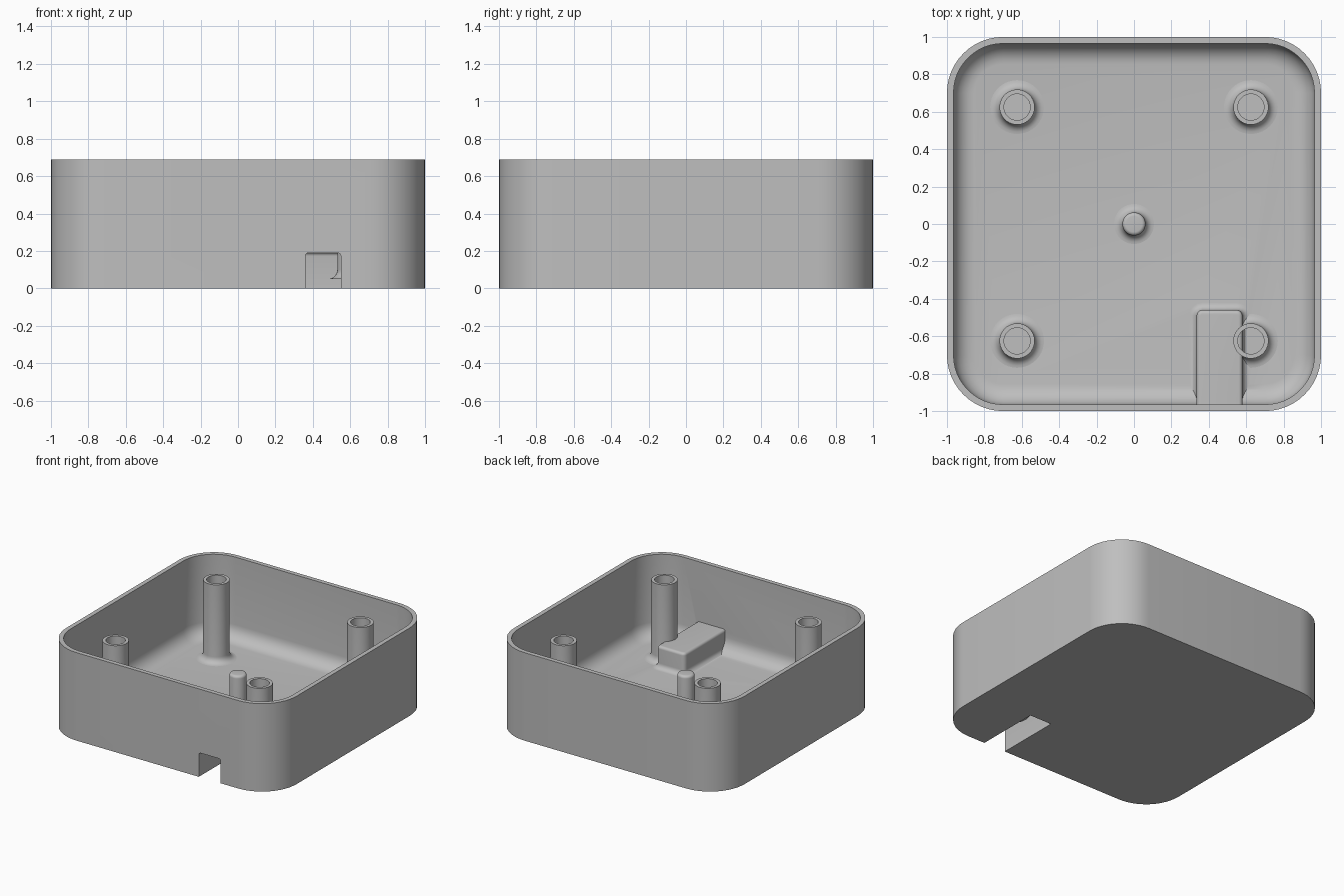
import bpy, bmesh
from math import sin, cos, pi, radians
from mathutils import Vector

if "Cube" in bpy.data.objects:
    bpy.data.objects.remove(bpy.data.objects["Cube"])

HEIGHT, FLOOR, WALL = 0.69, 0.05, 0.035

grey = bpy.data.materials.new("plain grey")
grey.use_nodes = True
colour = (0.52, 0.52, 0.52, 1)
grey.diffuse_color = colour
grey.node_tree.nodes["Principled BSDF"].inputs["Base Color"].default_value = colour


def make_object(name, bm):
    bmesh.ops.recalc_face_normals(bm, faces=bm.faces)
    mesh = bpy.data.meshes.new(name)
    bm.to_mesh(mesh)
    bm.free()
    mesh.materials.append(grey)
    obj = bpy.data.objects.new(name, mesh)
    bpy.context.collection.objects.link(obj)
    return obj


def select_only(obj):
    bpy.ops.object.select_all(action='DESELECT')
    obj.select_set(True)
    bpy.context.view_layer.objects.active = obj


def smooth(obj):
    select_only(obj)
    bpy.ops.object.shade_smooth_by_angle(angle=radians(30))


def boolean(target, tool, operation):
    mod = target.modifiers.new(operation.lower(), 'BOOLEAN')
    mod.operation, mod.object, mod.solver = operation, tool, 'EXACT'
    select_only(target)
    bpy.ops.object.modifier_apply(modifier=mod.name)
    bpy.data.objects.remove(tool)


def rounded_loft(centre, half, radius, rings, steps):
    """Stack rounded rectangles, each given as (inset, z)."""
    bm = bmesh.new()
    loops = []
    for inset, z in rings:
        loop = []
        for corner, (sx, sy) in enumerate([(1, 1), (-1, 1), (-1, -1), (1, -1)]):
            for i in range(steps + 1):
                a = (corner + i / steps) * pi / 2
                r = radius - inset
                loop.append(bm.verts.new((centre[0] + sx * (half[0] - radius) + r * cos(a),
                                          centre[1] + sy * (half[1] - radius) + r * sin(a), z)))
        loops.append(loop)
    for low, high in zip(loops, loops[1:]):
        for i in range(len(low)):
            j = (i + 1) % len(low)
            bm.faces.new((low[i], low[j], high[j], high[i]))
    bm.faces.new(loops[0])
    bm.faces.new(loops[-1])
    return bm


def flare(radius, steps=6):
    """Concave fillet rising from the floor: (outward, height)."""
    return [(radius * (1 - sin(i / steps * pi / 2)),
             FLOOR + radius * (1 - cos(i / steps * pi / 2))) for i in range(steps + 1)]


def round_over(radius, top, steps=5):
    """Convex rounding up to a flat top: (inward, height)."""
    return [(radius * (1 - cos(i / steps * pi / 2)),
             top - radius * (1 - sin(i / steps * pi / 2))) for i in range(steps + 1)]


def lathe(name, profile, position, segments=40):
    bm = bmesh.new()
    verts = [bm.verts.new((r, 0, z)) for r, z in profile]
    edges = [bm.edges.new(pair) for pair in zip(verts, verts[1:])]
    bmesh.ops.spin(bm, geom=verts + edges, cent=(0, 0, 0), axis=(0, 0, 1),
                   angle=2 * pi, steps=segments, use_duplicate=False)
    bmesh.ops.remove_doubles(bm, verts=bm.verts, dist=0.0005)
    obj = make_object(name, bm)
    obj.location = (*position, 0)
    smooth(obj)
    return obj


# Open tray with rounded corners and a filleted floor
tray_rings = [(0, 0), (0, HEIGHT), (WALL, HEIGHT)]
tray_rings += [(WALL + out, z) for out, z in reversed(flare(0.11))]
tray = make_object("tray", rounded_loft((0, 0), (1, 1), 0.3, tray_rings, 12))

# Raised housing over the cable slot, trimmed inside the front wall
housing_rings = [(-0.04, 0.03)] + [(-out, z) for out, z in flare(0.04)]
housing_rings += round_over(0.02, 0.22)
bm = rounded_loft((0.4575, -0.78), (0.1225, 0.32), 0.03, housing_rings, 4)
cut = bmesh.ops.bisect_plane(bm, geom=bm.verts[:] + bm.edges[:] + bm.faces[:],
                             plane_co=(0, -0.98, 0), plane_no=(0, -1, 0), clear_outer=True)
bmesh.ops.holes_fill(bm, edges=[e for e in cut["geom_cut"] if isinstance(e, bmesh.types.BMEdge)])
boolean(tray, make_object("slot_housing", bm), 'UNION')

# Cable slot open to the front and underside
bm = bmesh.new()
bmesh.ops.create_cube(bm, size=1)
bmesh.ops.scale(bm, vec=(0.19, 0.61, 0.29), verts=bm.verts)
bmesh.ops.translate(bm, vec=(0.455, -0.795, 0.045), verts=bm.verts)
top_edges = [e for e in bm.edges if all(v.co.z > 0.1 for v in e.verts)]
bmesh.ops.bevel(bm, geom=top_edges, offset=0.018, segments=4, profile=0.5, affect='EDGES')
slot = make_object("slot_cutter", bm)
slot.hide_render = True
boolean(tray, slot, 'DIFFERENCE')
smooth(tray)

# Four hollow screw posts
POST, HOLE, POST_TOP = 0.094, 0.07, 0.665
post_profile = [(POST + out, z) for out, z in flare(0.05)]
post_profile += [(POST, POST_TOP), (HOLE, POST_TOP), (HOLE, FLOOR + 0.01), (0, FLOOR + 0.01)]
for depth, y in (("front", -0.625), ("back", 0.625)):
    for side, x in (("right", -0.625), ("left", 0.625)):
        lathe(f"{depth}_{side}_post", post_profile, (x, y))

# Short rounded pin in the middle
PIN = 0.062
pin_profile = [(PIN + out, z) for out, z in flare(0.045)]
pin_profile += [(PIN - inn, z) for inn, z in round_over(0.02, 0.34)] + [(0, 0.34)]
lathe("centre_pin", pin_profile, (0, 0))
